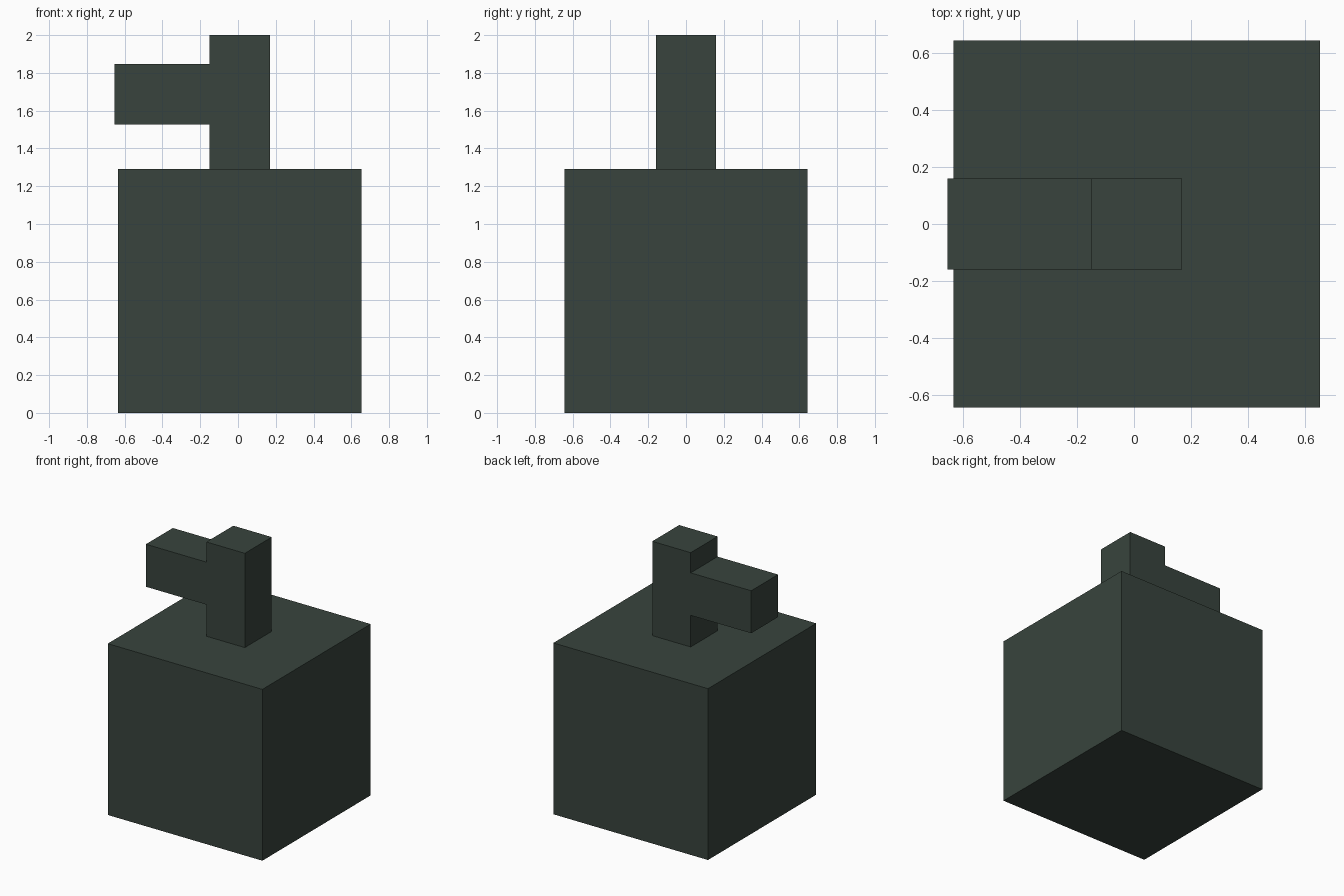
import bpy, bmesh

if "Cube" in bpy.data.objects:
    bpy.data.objects.remove(bpy.data.objects["Cube"])

mat = bpy.data.materials.new("dark green grey")
mat.diffuse_color = (0.0395, 0.0578, 0.0467, 1.0)
mat.use_nodes = True
mat.node_tree.nodes["Principled BSDF"].inputs["Base Color"].default_value = mat.diffuse_color


def extrude_profile(name, profile, half_depth):
    """Extrude an x-z outline symmetrically along y."""
    bm = bmesh.new()
    face = bm.faces.new([bm.verts.new((x, -half_depth, z)) for x, z in profile])
    moved = bmesh.ops.extrude_face_region(bm, geom=[face])["geom"]
    bmesh.ops.translate(bm, vec=(0, 2 * half_depth, 0),
                        verts=[v for v in moved if isinstance(v, bmesh.types.BMVert)])
    # restore the front cap if the extrusion consumed it
    bmesh.ops.holes_fill(bm, edges=[e for e in bm.edges if e.is_boundary], sides=0)
    bmesh.ops.recalc_face_normals(bm, faces=bm.faces)
    mesh = bpy.data.meshes.new(name)
    bm.to_mesh(mesh)
    bm.free()
    mesh.materials.append(mat)
    obj = bpy.data.objects.new(name, mesh)
    bpy.context.collection.objects.link(obj)
    return obj


# main block
L, R, H = -0.634, 0.654, 1.29
extrude_profile("body", [(L, 0), (R, 0), (R, H), (L, H)], 0.644)

# square post with a side arm pointing to -x
extrude_profile("post_and_arm", [
    (-0.151, H), (0.169, H), (0.169, 2.0), (-0.151, 2.0),
    (-0.151, 1.848), (-0.655, 1.848), (-0.655, 1.528), (-0.151, 1.528),
], 0.16)
